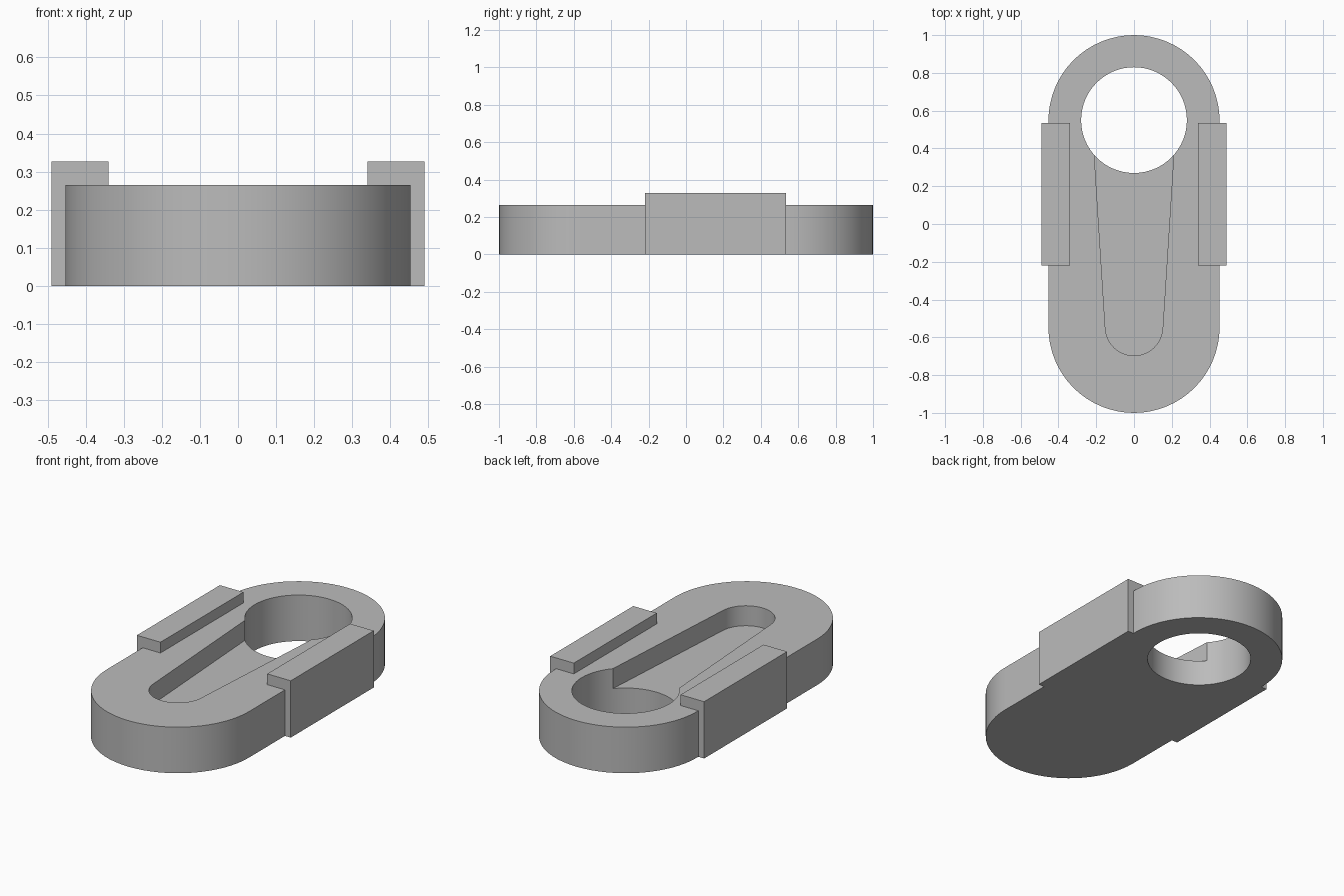
import bpy, bmesh
from math import pi, sin, cos, radians
from mathutils import Vector

if "Cube" in bpy.data.objects:
    bpy.data.objects.remove(bpy.data.objects["Cube"], do_unlink=True)

GREY = (0.5, 0.5, 0.5, 1)
grey = bpy.data.materials.new("plain_grey")
grey.use_nodes = True
grey.diffuse_color = GREY
grey.node_tree.nodes["Principled BSDF"].inputs["Base Color"].default_value = GREY

RADIUS, HEIGHT = 0.453, 0.265
END = 1 - RADIUS
HOLE_Y = 0.55


def arc(cy, r, start, stop, steps=32):
    """Points of an arc centred on x = 0."""
    angles = [radians(start + (stop - start) * i / steps) for i in range(steps + 1)]
    return [(r * cos(a), cy + r * sin(a)) for a in angles]


def prism(name, points, extrude):
    """Extrude a closed loop of 3D points into a solid object."""
    bm = bmesh.new()
    face = bm.faces.new([bm.verts.new(p) for p in points])
    result = bmesh.ops.extrude_face_region(bm, geom=[face])
    moved = [g for g in result["geom"] if isinstance(g, bmesh.types.BMVert)]
    bmesh.ops.translate(bm, verts=moved, vec=Vector(extrude))
    bmesh.ops.recalc_face_normals(bm, faces=bm.faces)
    mesh = bpy.data.meshes.new(name)
    bm.to_mesh(mesh)
    bm.free()
    mesh.materials.append(grey)
    obj = bpy.data.objects.new(name, mesh)
    bpy.context.collection.objects.link(obj)
    return obj


def upright(name, outline, z0, z1):
    return prism(name, [(x, y, z0) for x, y in outline], (0, 0, z1 - z0))


def activate(obj):
    bpy.ops.object.select_all(action="DESELECT")
    obj.select_set(True)
    bpy.context.view_layer.objects.active = obj


def cut(obj, cutter):
    cutter.hide_render = True
    mod = obj.modifiers.new("cut", "BOOLEAN")
    mod.operation, mod.solver, mod.object = "DIFFERENCE", "EXACT", cutter
    activate(obj)
    bpy.ops.object.modifier_apply(modifier=mod.name)
    bpy.data.objects.remove(cutter, do_unlink=True)


# Rounded body
body = upright("body", arc(END, RADIUS, 0, 180) + arc(-END, RADIUS, 180, 360), 0, HEIGHT)

# Round through hole
cut(body, upright("hole_cutter", arc(HOLE_Y, 0.28, 0, 360, 64)[:-1], -0.1, 0.5))

# Tapered blind groove running into the hole
groove = arc(-0.545, 0.152, 184, 356, 24) + [(0.222, HOLE_Y), (-0.222, HOLE_Y)]
cut(body, upright("groove_cutter", groove, 0.15, 0.5))

activate(body)
bpy.ops.object.shade_smooth_by_angle(angle=radians(30))

# L-shaped clips hooked over both sides
for name, side in (("left_clip", 1), ("right_clip", -1)):
    section = [(RADIUS, 0), (0.49, 0), (0.49, 0.327), (0.34, 0.327),
               (0.34, HEIGHT), (RADIUS, HEIGHT)]
    prism(name, [(side * x, -0.22, z) for x, z in section], (0, 0.755, 0))
